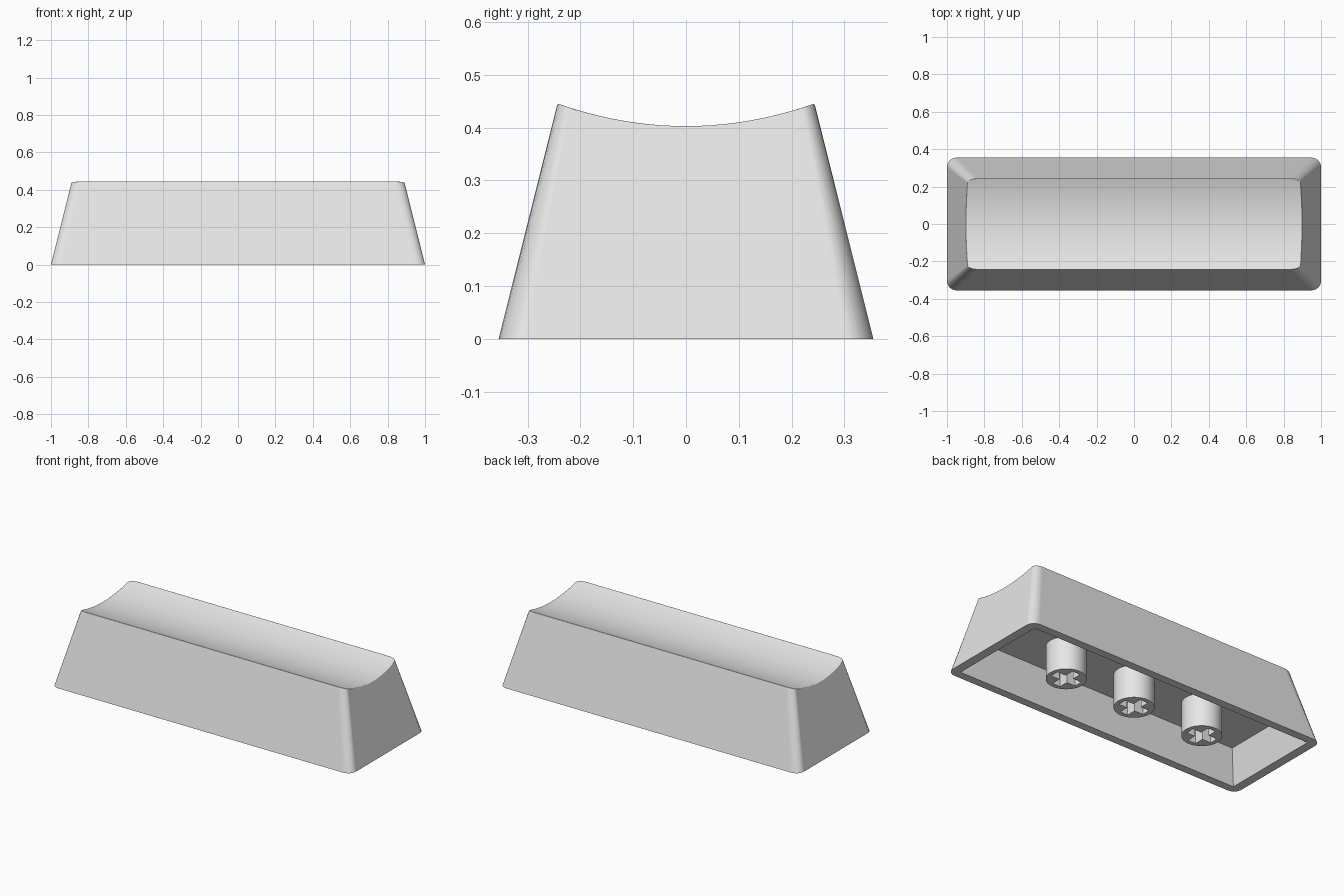
import bpy
import bmesh
import math

LEAN = 0.25          # inward slope of the outer walls
HALF_X, HALF_Y = 1.0, 0.355
CEILING = 0.197

cube = bpy.data.objects.get("Cube")
if cube:
    bpy.data.objects.remove(cube, do_unlink=True)

grey = bpy.data.materials.new("light grey plastic")
grey.use_nodes = True
grey.diffuse_color = (0.8, 0.8, 0.8, 1)
grey.node_tree.nodes["Principled BSDF"].inputs["Base Color"].default_value = (0.8, 0.8, 0.8, 1)


def finish(name, bm):
    bmesh.ops.recalc_face_normals(bm, faces=bm.faces[:])
    mesh = bpy.data.meshes.new(name)
    bm.to_mesh(mesh)
    bm.free()
    mesh.materials.append(grey)
    obj = bpy.data.objects.new(name, mesh)
    bpy.context.scene.collection.objects.link(obj)
    return obj


def loft(bm, ring_a, ring_b):
    """Closed solid between two matching rings of points."""
    a = [bm.verts.new(p) for p in ring_a]
    b = [bm.verts.new(p) for p in ring_b]
    n = len(a)
    bm.faces.new(a[::-1])
    bm.faces.new(b)
    for i in range(n):
        j = (i + 1) % n
        bm.faces.new((a[i], a[j], b[j], b[i]))
    return a, b


def prism(name, outline, z0, z1, lean=0.0):
    bm = bmesh.new()
    inset = lean * (z1 - z0)
    top = [(x - math.copysign(inset, x), y - math.copysign(inset, y), z1) for x, y in outline]
    loft(bm, [(x, y, z0) for x, y in outline], top)
    return finish(name, bm)


def activate(obj):
    bpy.ops.object.select_all(action='DESELECT')
    obj.select_set(True)
    bpy.context.view_layer.objects.active = obj


def cut(obj, cutter):
    mod = obj.modifiers.new("cut", 'BOOLEAN')
    mod.operation, mod.solver, mod.object = 'DIFFERENCE', 'EXACT', cutter
    activate(obj)
    bpy.ops.object.modifier_apply(modifier=mod.name)
    bpy.data.objects.remove(cutter, do_unlink=True)


def smooth(obj, degrees):
    activate(obj)
    bpy.ops.object.shade_smooth_by_angle(angle=math.radians(degrees))


# Outer cap: end profile with a dished top, lofted along x with leaning ends
SIDE_TOP, STEPS = 0.2437, 20
profile = [(-HALF_Y, 0), (HALF_Y, 0)]
for i in range(STEPS + 1):
    y = SIDE_TOP * (1 - 2 * i / STEPS)
    profile.append((y, 0.403 + 0.72 * y * y))
bm = bmesh.new()
loft(bm, [(-HALF_X + LEAN * z, y, z) for y, z in profile],
     [(HALF_X - LEAN * z, y, z) for y, z in profile])
bmesh.ops.recalc_face_normals(bm, faces=bm.faces[:])

# Round the four leaning corners, then the rim of the dish
corners = [e for e in bm.edges
           if abs(e.verts[0].co.z - e.verts[1].co.z) > 0.3]
bmesh.ops.bevel(bm, geom=corners, offset=0.05, offset_type='OFFSET',
                segments=6, profile=0.5, affect='EDGES')
bm.normal_update()
rim = [e for e in bm.edges if len(e.link_faces) == 2
       and sorted(f.normal.z > 0.7 for f in e.link_faces) == [False, True]]
bmesh.ops.bevel(bm, geom=rim, offset=0.03, offset_type='OFFSET',
                segments=6, profile=0.5, affect='EDGES', clamp_overlap=True)
cap = finish("keycap_shell", bm)

# Hollow underside
ix, iy = 0.946, 0.306
cavity = prism("cavity_cutter", [(-ix, -iy), (ix, -iy), (ix, iy), (-ix, iy)],
               -0.0001, CEILING, LEAN)
cut(cap, cavity)
smooth(cap, 35)
weighted = cap.modifiers.new("even_shading", 'WEIGHTED_NORMAL')
weighted.keep_sharp = True

# Three round stems, each with a cross-shaped socket
arm, half = 0.083, 0.026
quarter = [(arm, -half), (arm, half), (half, half)]
cross = []
for turn in range(4):
    c, s = round(math.cos(turn * math.pi / 2)), round(math.sin(turn * math.pi / 2))
    cross += [(x * c - y * s, x * s + y * c) for x, y in quarter]

for label, x in (("right", -0.47), ("middle", 0), ("left", 0.47)):
    circle = [(0.109 * math.cos(k * math.tau / 48), 0.109 * math.sin(k * math.tau / 48))
              for k in range(48)]
    stem = prism(label + "_stem", circle, 0.0, CEILING + 0.005)
    cut(stem, prism("socket_cutter", cross, -0.01, 0.15))
    stem.location.x = x
    smooth(stem, 30)
